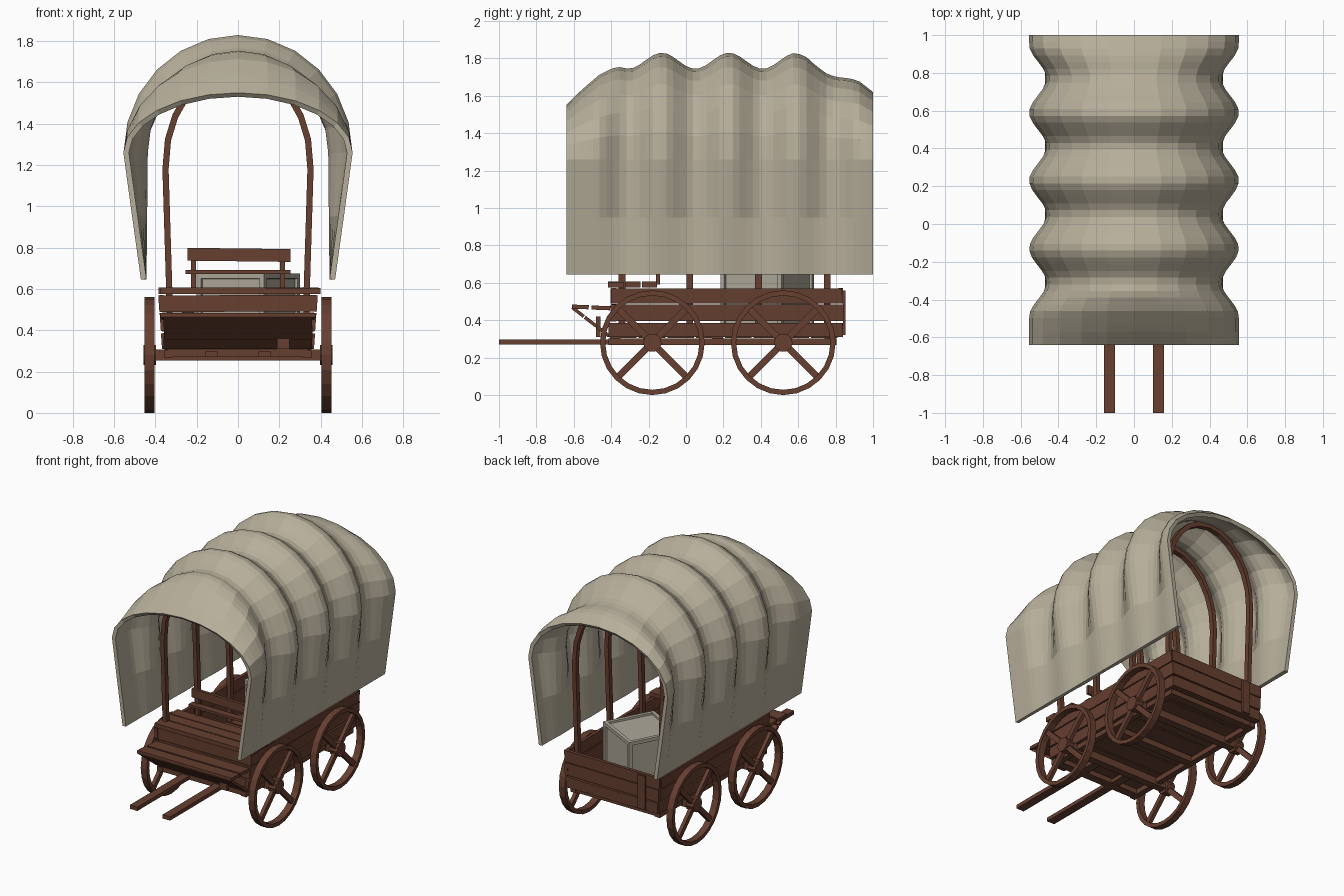
import bpy, bmesh, math, random
from mathutils import Matrix, Vector

if "Cube" in bpy.data.objects:
    bpy.data.objects.remove(bpy.data.objects["Cube"])

random.seed(4)


def material(name, rgb):
    m = bpy.data.materials.new(name)
    m.diffuse_color = (*rgb, 1)
    m.use_nodes = True
    m.node_tree.nodes["Principled BSDF"].inputs["Base Color"].default_value = m.diffuse_color
    return m


WOOD = material("brown wood", (0.135, 0.050, 0.030))
CANVAS = material("cream canvas", (0.47, 0.425, 0.325))
CRATE = material("pale grey wood", (0.42, 0.39, 0.32))


def finish(name, bm, mat):
    me = bpy.data.meshes.new(name)
    bm.to_mesh(me)
    bm.free()
    me.materials.append(mat)
    ob = bpy.data.objects.new(name, me)
    bpy.context.collection.objects.link(ob)
    return ob


def box(bm, c, s, rot=0.0, axis='X'):
    m = Matrix.Translation(c) @ Matrix.Rotation(rot, 4, axis) @ Matrix.Diagonal((*s, 1))
    bmesh.ops.create_cube(bm, size=1, matrix=m)


def boxes(name, items, mat=WOOD):
    bm = bmesh.new()
    for it in items:
        box(bm, *it)
    return finish(name, bm, mat)


def jit(a):
    return random.uniform(-a, a)


def lerp_table(t, table):
    for (a, va), (b, vb) in zip(table, table[1:]):
        if t <= b:
            return va + (vb - va) * (t - a) / (b - a)
    return table[-1][1]


# Canvas cover: arched sections that pinch in at each hoop
def cover():
    def wave(y):
        return math.cos(2 * math.pi * (y - 0.23) / 0.36)

    front = [(-0.64, 1.55), (-0.56, 1.63), (-0.46, 1.715), (-0.37, 1.757), (-0.30, 1.742)]
    back = [(0.59, 1.83), (0.64, 1.81), (0.69, 1.765), (0.75, 1.72), (0.80, 1.70),
            (0.88, 1.693), (0.93, 1.675), (1.0, 1.62)]
    bm = bmesh.new()
    rows = []
    n = 46
    for i in range(n + 1):
        y = -0.64 + 1.64 * i / n
        w = 0.555 if (y < -0.49 or y > 0.95) else 0.509 + 0.046 * wave(y)
        if y < -0.30:
            top = lerp_table(y, front)
        elif y > 0.59:
            top = lerp_table(y, back)
        else:
            top = 1.787 + 0.043 * wave(y)
        pts = [(0.47, 0.645), (0.47 + (w - 0.47) * 0.5, 0.95)]
        for k in range(13):
            a = math.pi * k / 12
            pts.append((w * math.cos(a), 1.26 + (top - 1.26) * math.sin(a)))
        pts += [(-x, z) for x, z in reversed(pts[:2])]
        rows.append([bm.verts.new((x, y, z)) for x, z in pts])
    for r0, r1 in zip(rows, rows[1:]):
        for j in range(len(r0) - 1):
            bm.faces.new((r0[j], r1[j], r1[j + 1], r0[j + 1]))
    ob = finish("canvas_cover", bm, CANVAS)
    mod = ob.modifiers.new("thickness", 'SOLIDIFY')
    mod.thickness = 0.027
    mod.offset = -1


cover()


# Hoops: flat bent strips standing inside the side walls
def hoop(name, y):
    path = [(0.345, 0.33, 0.315), (0.348, 0.60, 0.318), (0.366, 1.18, 0.336)]
    outer = [(a, z) for a, z, b in path]
    inner = [(b, z) for a, z, b in path]
    for k in range(1, 12):
        a = math.pi * k / 12
        outer.append((0.366 * math.cos(a), 1.2 + 0.49 * math.sin(a)))
        inner.append((0.336 * math.cos(a), 1.2 + 0.455 * math.sin(a)))
    outer += [(-a, z) for a, z, b in reversed(path)]
    inner += [(-b, z) for a, z, b in reversed(path)]
    bm = bmesh.new()
    rings = []
    for (xo, zo), (xi, zi) in zip(outer, inner):
        rings.append([bm.verts.new(p) for p in (
            (xo, y - 0.018, zo), (xo, y + 0.018, zo), (xi, y + 0.018, zi), (xi, y - 0.018, zi))])
    for r0, r1 in zip(rings, rings[1:]):
        for k in range(4):
            bm.faces.new((r0[k], r1[k], r1[(k + 1) % 4], r0[(k + 1) % 4]))
    bm.faces.new(rings[0])
    bm.faces.new(rings[-1][::-1])
    bmesh.ops.recalc_face_normals(bm, faces=bm.faces)
    finish(name, bm, WOOD)


for i, y in enumerate((-0.342, 0.02, 0.387, 0.755)):
    hoop(f"hoop_{i + 1}", y)


# Wheels: square-section rim, four spokes, hub
def wheel(name, x, y):
    bm = bmesh.new()
    cz, n = 0.28, 24
    rings = []
    for k in range(n):
        a = 2 * math.pi * k / n
        rings.append([bm.verts.new((x + dx, y + r * math.cos(a), cz + r * math.sin(a)))
                      for dx, r in ((-0.024, 0.28), (0.024, 0.28), (0.024, 0.252), (-0.024, 0.252))])
    for i in range(n):
        r0, r1 = rings[i], rings[(i + 1) % n]
        for k in range(4):
            bm.faces.new((r0[k], r0[(k + 1) % 4], r1[(k + 1) % 4], r1[k]))
    for k in range(4):
        a = math.pi / 4 + k * math.pi / 2
        c = (x, y + 0.15 * math.cos(a), cz + 0.15 * math.sin(a))
        box(bm, c, (0.026, 0.225, 0.036), a)
    bmesh.ops.create_cone(bm, cap_ends=True, segments=10, radius1=0.05, radius2=0.05, depth=0.06,
                          matrix=Matrix.Translation((x, y, cz)) @ Matrix.Rotation(math.pi / 2, 4, 'Y'))
    bmesh.ops.recalc_face_normals(bm, faces=bm.faces)
    finish(name, bm, WOOD)


for sx, side in ((-1, "left"), (1, "right")):
    for y, end in ((-0.18, "front"), (0.52, "rear")):
        wheel(f"{end}_{side}_wheel", sx * 0.428, y)

# Axles, sills, cross beams and shafts
boxes("axles", [((0, y, 0.28), (0.83, 0.055, 0.055)) for y in (-0.18, 0.52)])
boxes("sills", [((s * 0.335, 0.195, 0.284), (0.04, 1.22, 0.035)) for s in (-1, 1)])
boxes("cross_beams", [((0, y, 0.288), (0.68, 0.06, 0.036)) for y in (-0.38, 0.17, 0.77)])
boxes("shafts", [((s * 0.13, -0.585, 0.284), (0.06, 0.83, 0.027)) for s in (-1, 1)])

# Floor planks with narrow gaps
boxes("floor", [((jit(0.006), -0.335 + i * 0.1535, 0.318), (0.70, 0.143, 0.025)) for i in range(8)])

# Side walls: three slightly uneven planks each, leaning outwards
PLANKS = ((0.348, 0.075, 0.358), (0.440, 0.088, 0.364), (0.530, 0.080, 0.371))
for s, side in ((-1, "left"), (1, "right")):
    boxes(f"{side}_wall", [((s * x, 0.215 + jit(0.006), z), (0.025, 1.24 + jit(0.012), h), s * 0.07, 'Y')
                           for z, h, x in PLANKS])

# Front wall and tailgate, with a strap on each
for name, y in (("front_wall", -0.385), ("tailgate", 0.828)):
    boxes(name, [((jit(0.004), y, z), (2 * x + 0.01, 0.025, h), jit(0.006), 'Y') for z, h, x in PLANKS])
boxes("tailgate_strap", [((-0.24, 0.846, 0.44), (0.06, 0.014, 0.24))])
boxes("front_strap", [((0.22, -0.47, 0.365), (0.06, 0.025, 0.11))])

# Driver platform planks on top of the walls
boxes("platform", [((0.006 + jit(0.008), y, 0.588 + jit(0.004)), (0.775, 0.082, 0.03), jit(0.006), 'Y')
                   for y in (-0.375, -0.285, -0.195)])

# Slanted footboard in front with a toe plank
slope = math.atan2(-0.155, 0.20)
boxes("footboard", [((jit(0.004), -0.51 + d * math.cos(slope), 0.392 + d * math.sin(slope)),
                     (0.72, 0.078, 0.018), slope) for d in (-0.085, 0.0, 0.085)])
boxes("toe_planks", [((0, -0.565, 0.471), (0.75, 0.09, 0.022), -0.04),
                     ((0, -0.455, 0.466), (0.74, 0.10, 0.022), -0.04)])

# Seat back: two posts, a wide top slat and a thin lower slat
boxes("seat_back", [((-0.215, -0.15, 0.67), (0.025, 0.022, 0.16)),
                    ((0.215, -0.15, 0.67), (0.025, 0.022, 0.16)),
                    ((0.005, -0.168, 0.765), (0.50, 0.022, 0.062), 0.012, 'Y'),
                    ((0.0, -0.175, 0.682), (0.51, 0.05, 0.018))])

# Cargo crate, turned in the bed, with recessed panels
bm = bmesh.new()
bmesh.ops.create_cube(bm, size=1, matrix=Matrix.Translation((0.05, 0.435, 0.502))
                      @ Matrix.Rotation(math.radians(-28), 4, 'Z') @ Matrix.Diagonal((0.37, 0.37, 0.345, 1)))
bmesh.ops.inset_individual(bm, faces=bm.faces[:], thickness=0.035, depth=0.0)
inner = [f for f in bm.faces if all(len(e.link_faces) == 2 for e in f.edges)
         and f.calc_area() > 0.07]
bmesh.ops.inset_individual(bm, faces=inner, thickness=0.001, depth=-0.014)
finish("crate", bm, CRATE)
